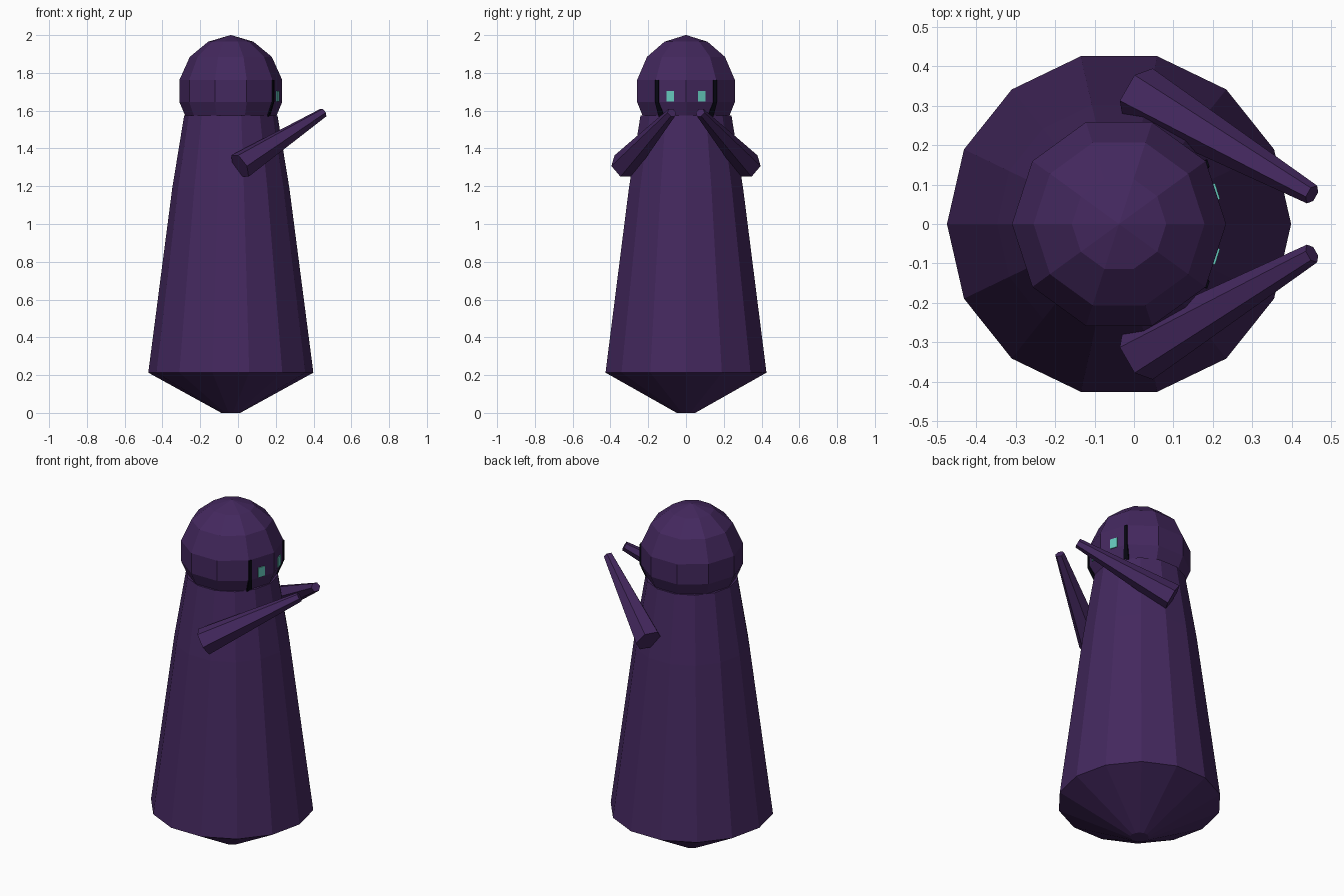
import bpy, math
from mathutils import Vector

cube = bpy.data.objects.get("Cube")
if cube:
    bpy.data.objects.remove(cube)

CX = -0.038  # axis of the robe and hood


def material(name, rgb):
    m = bpy.data.materials.new(name)
    m.use_nodes = True
    m.diffuse_color = (*rgb, 1)
    bsdf = m.node_tree.nodes["Principled BSDF"]
    bsdf.inputs["Base Color"].default_value = (*rgb, 1)
    bsdf.inputs["Roughness"].default_value = 0.9
    return m


cloth = material("purple cloth", (0.057, 0.021, 0.112))
shadow = material("black shadow", (0.002, 0.002, 0.006))
glow = material("teal glow", (0.13, 0.58, 0.5))


def mesh_object(name, verts, faces, mat):
    me = bpy.data.meshes.new(name)
    me.from_pydata([tuple(v) for v in verts], [], faces)
    me.materials.append(mat)
    ob = bpy.data.objects.new(name, me)
    bpy.context.collection.objects.link(ob)
    return ob


def lathe(name, profile, sides, mat):
    """Faceted solid of revolution from (radius, height) pairs, bottom to top."""
    verts = []
    for r, z in profile:
        for i in range(sides):
            a = math.tau * i / sides
            verts.append((CX + r * math.cos(a), r * math.sin(a), z))
    faces = [tuple(range(sides))[::-1]]
    for k in range(len(profile) - 1):
        for i in range(sides):
            j = (i + 1) % sides
            faces.append((k * sides + i, k * sides + j,
                          (k + 1) * sides + j, (k + 1) * sides + i))
    base = (len(profile) - 1) * sides
    faces.append(tuple(range(base, base + sides)))
    return mesh_object(name, verts, faces, mat)


# Robe with pointed underside, and domed hood
lathe("robe", [(0.05, 0), (0.437, 0.213), (0.31, 1.19), (0.247, 1.575)], 14, cloth)
HOOD = [(0.24, 1.57), (0.272, 1.645), (0.272, 1.763), (0.217, 1.885),
        (0.12, 1.965), (0.002, 2.0)]
lathe("hood", HOOD, 10, cloth)


def hood_point(side, t, ring, lift):
    """Point on a front hood panel: t runs from the nose edge to the cheek edge."""
    r, z = HOOD[ring]
    a = math.radians(36)
    nose = Vector((CX + r, 0, z))
    cheek = Vector((CX + r * math.cos(a), side * r * math.sin(a), z))
    out = Vector((math.cos(a / 2), side * math.sin(a / 2), 0))
    return nose.lerp(cheek, t) + out * lift


def plate(name, side, corners, mat, thick=0.009):
    """Thin plate on a front panel; corners are (t, ring, height fraction to next ring)."""
    verts = []
    for lift in (-0.004, thick - 0.004):
        for t, ring, f in corners:
            low = hood_point(side, t, ring, lift)
            verts.append(low.lerp(hood_point(side, t, ring + 1, lift), f))
    n = len(corners)
    faces = [tuple(range(n))[::-1], tuple(range(n, 2 * n))]
    faces += [(i, (i + 1) % n, n + (i + 1) % n, n + i) for i in range(n)]
    if side < 0:
        faces = [f[::-1] for f in faces]
    return mesh_object(name, verts, faces, mat)


def arm(name, side):
    """Tapered six-sided sleeve reaching forward and inward."""
    start = Vector((0.01, side * 0.33, 1.307))
    end = Vector((0.452, side * 0.075, 1.59))
    axis = (end - start).normalized()
    u = axis.cross(Vector((0, 0, 1))).normalized()
    v = u.cross(axis)
    n = 6
    verts = []
    for centre, r in ((start, 0.075), (end, 0.026)):
        for i in range(n):
            a = math.tau * i / n
            verts.append(centre + r * (math.cos(a) * u + math.sin(a) * v))
    faces = [tuple(range(n)), tuple(range(n, 2 * n))[::-1]]
    faces += [(i, n + i, n + (i + 1) % n, (i + 1) % n) for i in range(n)]
    return mesh_object(name, verts, faces, cloth)


# Mirrored parts: eyes, dark slits beside the face, and arms
for label, side in (("left", 1), ("right", -1)):
    plate(label + "_eye", side,
          [(0.39, 1, 0.02), (0.64, 1, 0.02), (0.64, 1, 0.5), (0.39, 1, 0.5)], glow)
    plate(label + "_face_slit", side,
          [(0.9, 1, 0), (1.01, 1, 0), (1.01, 1, 1), (0.9, 1, 1)], shadow)
    plate(label + "_slit_foot", side,
          [(0.8, 0, 0), (1.02, 0, 0), (1.02, 0, 1), (0.9, 0, 1)], shadow)
    arm(label + "_arm", side)

# Make every face point outwards
import bmesh
for ob in bpy.context.collection.objects:
    if ob.type == 'MESH':
        bm = bmesh.new()
        bm.from_mesh(ob.data)
        bmesh.ops.recalc_face_normals(bm, faces=bm.faces)
        bm.to_mesh(ob.data)
        bm.free()
